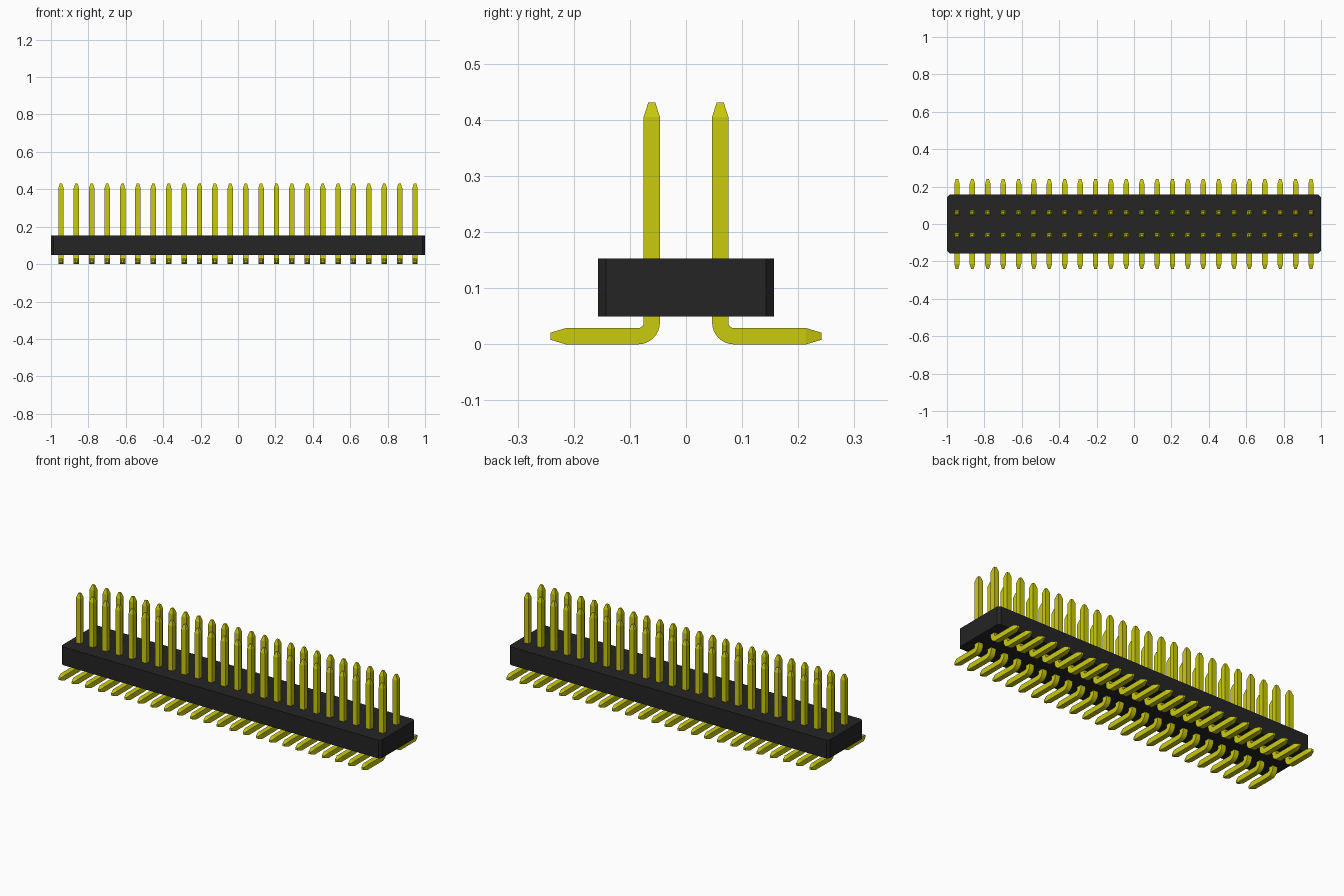
import bpy, bmesh, math
from mathutils import Vector

cube = bpy.data.objects.get("Cube")
if cube:
    bpy.data.objects.remove(cube, do_unlink=True)

PINS = 24            # pins per row
PITCH = 0.0823       # spacing along x
ROW_Y = 0.061        # row distance from the centre line
W = 0.029            # pin thickness
TIP = 0.0125         # width of the blunt pin tip


def material(name, color, rough):
    mat = bpy.data.materials.new(name)
    mat.use_nodes = True
    mat.diffuse_color = color
    bsdf = mat.node_tree.nodes["Principled BSDF"]
    bsdf.inputs["Base Color"].default_value = color
    bsdf.inputs["Roughness"].default_value = rough
    return mat


def make_object(name, bm, mat):
    bmesh.ops.recalc_face_normals(bm, faces=bm.faces)
    mesh = bpy.data.meshes.new(name)
    bm.to_mesh(mesh)
    bm.free()
    mesh.materials.append(mat)
    obj = bpy.data.objects.new(name, mesh)
    bpy.context.collection.objects.link(obj)
    return obj


black = material("black plastic", (0.018, 0.018, 0.018, 1), 0.6)
yellow = material("yellow metal", (0.59, 0.59, 0.004, 1), 0.4)

# Housing: bar with chamfered vertical corners
bm = bmesh.new()
c = 0.0135
X, Y = 1.0, 0.1565
outline = [(X, Y - c), (X - c, Y), (c - X, Y), (-X, Y - c),
           (-X, c - Y), (c - X, -Y), (X - c, -Y), (X, c - Y)]
base = bm.faces.new([bm.verts.new((x, y, 0.05)) for x, y in outline])
ext = bmesh.ops.extrude_face_region(bm, geom=[base])
bmesh.ops.translate(bm, vec=(0, 0, 0.103),
                    verts=[v for v in ext["geom"] if isinstance(v, bmesh.types.BMVert)])
make_object("housing", bm, black)

# Pin path in the yz plane: (y, z, direction angle, width), from the top tip to the foot tip
R = 0.010 + W / 2
bend_y, bend_z = ROW_Y + R, W / 2 + R
path = [(ROW_Y, 0.431, 0, TIP), (ROW_Y, 0.405, 0, W)]
STEPS = 8
for i in range(STEPS + 1):
    a = math.radians(90) * i / STEPS
    path.append((bend_y - R * math.cos(a), bend_z - R * math.sin(a), a, W))
path += [(0.214, W / 2, math.pi / 2, W), (0.2415, W / 2, math.pi / 2, TIP)]

# Square section lofted along the path
bm = bmesh.new()
x0 = -PITCH * (PINS - 1) / 2
rings = []
for y, z, a, w in path:
    side = Vector((0, math.cos(a), math.sin(a))) * w / 2
    across = Vector((w / 2, 0, 0))
    centre = Vector((x0, y, z))
    rings.append([bm.verts.new(centre + across * sx + side * sy)
                  for sx, sy in ((-1, -1), (1, -1), (1, 1), (-1, 1))])
for r, s in zip(rings, rings[1:]):
    for k in range(4):
        n = (k + 1) % 4
        bm.faces.new((r[k], r[n], s[n], s[k]))
bm.faces.new(rings[0])
bm.faces.new(rings[-1])
pins = make_object("contact_pins", bm, yellow)

# Smooth only the bend
bpy.ops.object.select_all(action='DESELECT')
pins.select_set(True)
bpy.context.view_layer.objects.active = pins
bpy.ops.object.shade_smooth_by_angle(angle=math.radians(14))

# Repeat along the housing, then mirror to the second row
array = pins.modifiers.new("row", 'ARRAY')
array.count = PINS
array.use_relative_offset = False
array.use_constant_offset = True
array.constant_offset_displace = (PITCH, 0, 0)
mirror = pins.modifiers.new("second row", 'MIRROR')
mirror.use_axis = (False, True, False)
mirror.use_mirror_merge = False
